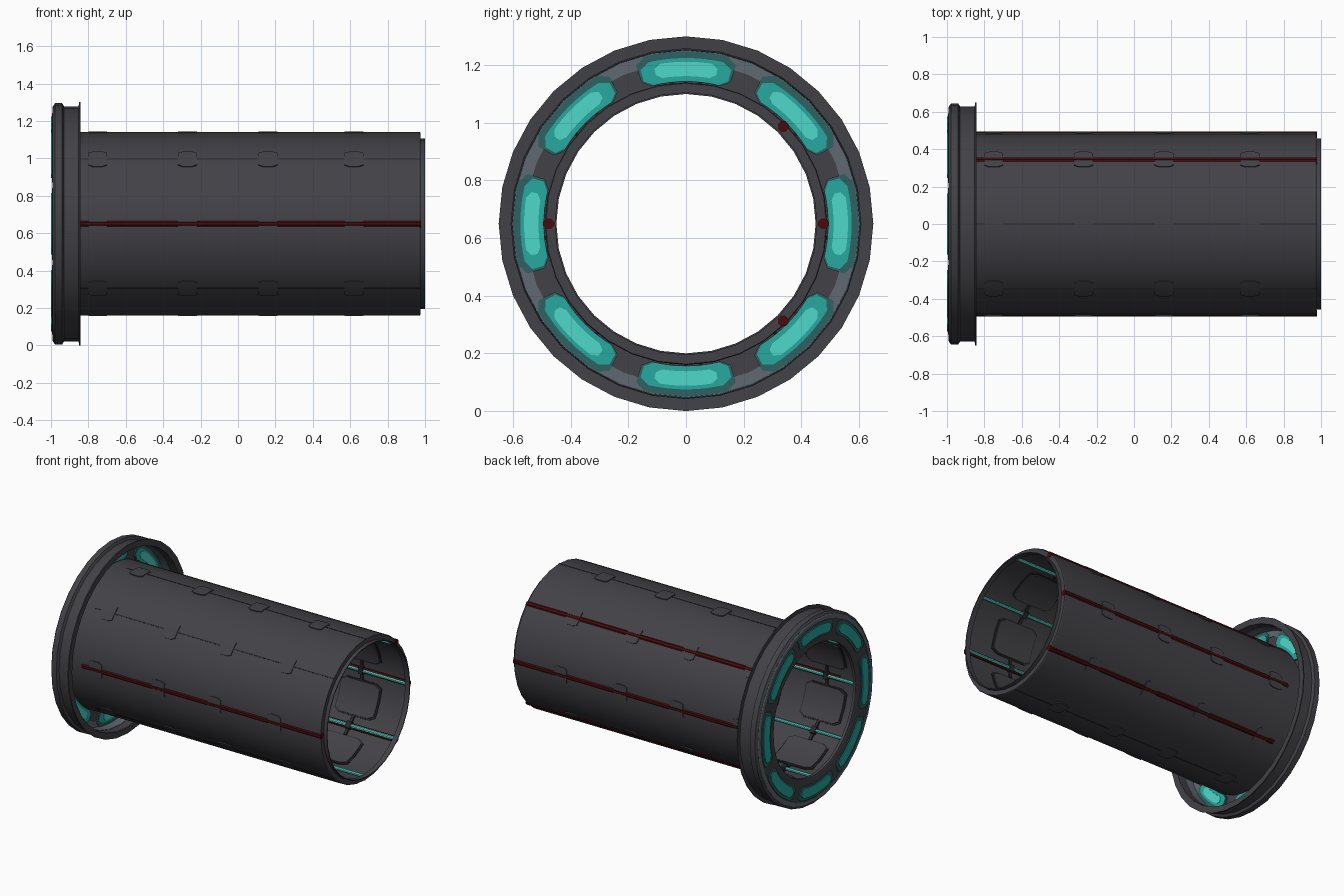
import bpy, bmesh, math

if "Cube" in bpy.data.objects:
    bpy.data.objects.remove(bpy.data.objects["Cube"])

SIDES = 32
CZ = 0.65          # height of the tube axis
CLIP_X = (-0.75, -0.27, 0.16, 0.62)
RED = (0, 45, 180, 315)


def material(name, rgb):
    m = bpy.data.materials.new(name)
    m.diffuse_color = (*rgb, 1)
    m.use_nodes = True
    m.node_tree.nodes["Principled BSDF"].inputs["Base Color"].default_value = m.diffuse_color
    return m


SHELL = material("dark grey shell", (0.055, 0.053, 0.062))
BLACK = material("near black", (0.022, 0.022, 0.026))
STEEL = material("blue grey", (0.115, 0.14, 0.17))
RED_M = material("deep red", (0.065, 0.003, 0.004))
TEAL_D = material("dark teal", (0.028, 0.12, 0.12))
TEAL = material("teal", (0.02, 0.40, 0.35))
TEAL_L = material("bright teal", (0.08, 0.69, 0.59))


def point(x, r, deg):
    a = math.radians(deg)
    return (x, r * math.cos(a), CZ + r * math.sin(a))


def finish(bm, name, mat):
    bmesh.ops.recalc_face_normals(bm, faces=bm.faces)
    me = bpy.data.meshes.new(name)
    bm.to_mesh(me)
    bm.free()
    me.materials.append(mat)
    ob = bpy.data.objects.new(name, me)
    bpy.context.collection.objects.link(ob)
    return ob


def lathe(name, profile, mat):
    """Closed (x, radius) profile spun around the tube axis."""
    bm = bmesh.new()
    rings = [[bm.verts.new(point(x, r, 360 * i / SIDES)) for x, r in profile]
             for i in range(SIDES)]
    n = len(profile)
    for i in range(SIDES):
        a, b = rings[i], rings[(i + 1) % SIDES]
        for j in range(n):
            k = (j + 1) % n
            bm.faces.new((a[j], a[k], b[k], b[j]))
    return finish(bm, name, mat)


def sectors(name, items, mat, n=8, cut_x=0.0, cut_r=0.0, cut_a=0.2):
    """Curved blocks (x0, x1, r0, r1, centre, half angle), ends narrowed by the cuts."""
    bm = bmesh.new()
    for x0, x1, r0, r1, mid, half in items:
        steps = [-1] + [-1 + cut_a + (2 - 2 * cut_a) * i / n for i in range(n + 1)] + [1]
        loops = []
        for i, t in enumerate(steps):
            end = i in (0, len(steps) - 1)
            cx, cr = (cut_x, cut_r) if end else (0, 0)
            d = mid + half * t
            loops.append([bm.verts.new(point(x, r, d)) for x, r in
                          ((x0 + cx, r0 + cr), (x1 - cx, r0 + cr),
                           (x1 - cx, r1 - cr), (x0 + cx, r1 - cr))])
        for a, b in zip(loops, loops[1:]):
            for j in range(4):
                k = (j + 1) % 4
                bm.faces.new((a[j], a[k], b[k], b[j]))
        bm.faces.new(loops[0])
        bm.faces.new(loops[-1])
    return finish(bm, name, mat)


def rods(name, x0, x1, radius, ring_r, angles, mat, sides=8):
    """Straight bars parallel to the tube axis."""
    bm = bmesh.new()
    for d in angles:
        _, cy, cz = point(0, ring_r, d)
        ends = []
        for x in (x0, x1):
            ends.append([bm.verts.new((x, cy + radius * math.cos(t), cz + radius * math.sin(t)))
                         for t in (2 * math.pi * (i + 0.5) / sides for i in range(sides))])
        for i in range(sides):
            j = (i + 1) % sides
            bm.faces.new((ends[0][i], ends[0][j], ends[1][j], ends[1][i]))
        bm.faces.new(ends[0])
        bm.faces.new(ends[1])
    return finish(bm, name, mat)


eighths = [45 * i for i in range(8)]
plain = [d for d in eighths if d not in RED]

# Main tube with a thin lip at the open end
lathe("tube_shell", [(-0.97, 0.49), (0.97, 0.49), (0.975, 0.487), (0.975, 0.456),
                     (1.0, 0.456), (1.0, 0.45), (0.965, 0.45), (0.965, 0.478),
                     (-0.97, 0.478)], SHELL)

# Flange: a cup open towards the tube
lathe("flange", [(-0.845, 0.607), (-0.843, 0.65), (-0.85, 0.65), (-0.852, 0.628),
                 (-0.93, 0.628), (-0.94, 0.645), (-0.978, 0.645), (-0.99, 0.628),
                 (-0.99, 0.46), (-0.985, 0.45), (-0.965, 0.45), (-0.965, 0.607)], SHELL)
lathe("flange_inner_trim", [(-0.966, 0.56), (-0.966, 0.608), (-0.90, 0.606),
                            (-0.90, 0.604), (-0.961, 0.602), (-0.961, 0.56)], STEEL)
lathe("flange_outer_trim", [(-0.993, 0.60), (-0.993, 0.622), (-0.988, 0.63),
                            (-0.985, 0.60)], STEEL)

# Glow segments on the tube side of the flange
for name, x, r0, r1, half, mat, cr in (
        ("inner_glow_border", -0.957, 0.492, 0.598, 17.5, TEAL_D, 0.022),
        ("inner_glow", -0.954, 0.495, 0.575, 16.5, TEAL, 0.02),
        ("inner_glow_core", -0.951, 0.512, 0.562, 11.5, TEAL_L, 0.014)):
    sectors(name, [(-0.966, x, r0, r1, d, half) for d in eighths], mat, cut_r=cr)

# Glow segments on the outer face
for name, x, r0, r1, half, mat, cr in (
        ("outer_glow_border", -0.995, 0.495, 0.592, 19.5, TEAL_D, 0.015),
        ("outer_glow", -1.0, 0.508, 0.575, 17.0, TEAL, 0.016)):
    sectors(name, [(x, -0.986, r0, r1, d, half) for d in eighths], mat, cut_r=cr)

# Red strips and plain seams along the outside
rods("red_strips", -0.85, 0.978, 0.02, 0.477, RED, RED_M)
sectors("seams", [(-0.85, 0.972, 0.485, 0.4915, d, 0.4) for d in plain], BLACK, n=1)

# Low bracket plates on the outside
sectors("bracket_plates", [(x - 0.05, x + 0.05, 0.48, 0.494, d, 6.5)
                           for x in CLIP_X for d in eighths], SHELL, n=4, cut_x=0.025)

# Light rods inside the tube with their clips
rods("light_rods", -0.965, 0.964, 0.011, 0.463, eighths, TEAL_L)
sectors("rod_clips", [(x - 0.018, x + 0.018, 0.451, 0.479, d, 3)
                      for x in CLIP_X for d in eighths], BLACK, n=2)
sectors("clip_arms", [(x - 0.01, x + 0.01, 0.466, 0.479, d, 8)
                      for x in CLIP_X for d in eighths], BLACK, n=4)

# Raised wall panels between the rods, with a dark edge behind each
spots = [(x, d + 22.5) for x in CLIP_X for d in eighths]
sectors("panel_edges", [(x - 0.155, x + 0.155, 0.471, 0.479, d, 14.5) for x, d in spots],
        BLACK, n=6, cut_x=0.04)
sectors("wall_panels", [(x - 0.145, x + 0.145, 0.464, 0.479, d, 13.5) for x, d in spots],
        SHELL, n=6, cut_x=0.04)

# Smooth shading with sharp edges kept
bpy.ops.object.select_all(action='SELECT')
bpy.context.view_layer.objects.active = bpy.data.objects["tube_shell"]
bpy.ops.object.shade_smooth_by_angle(angle=math.radians(30))
